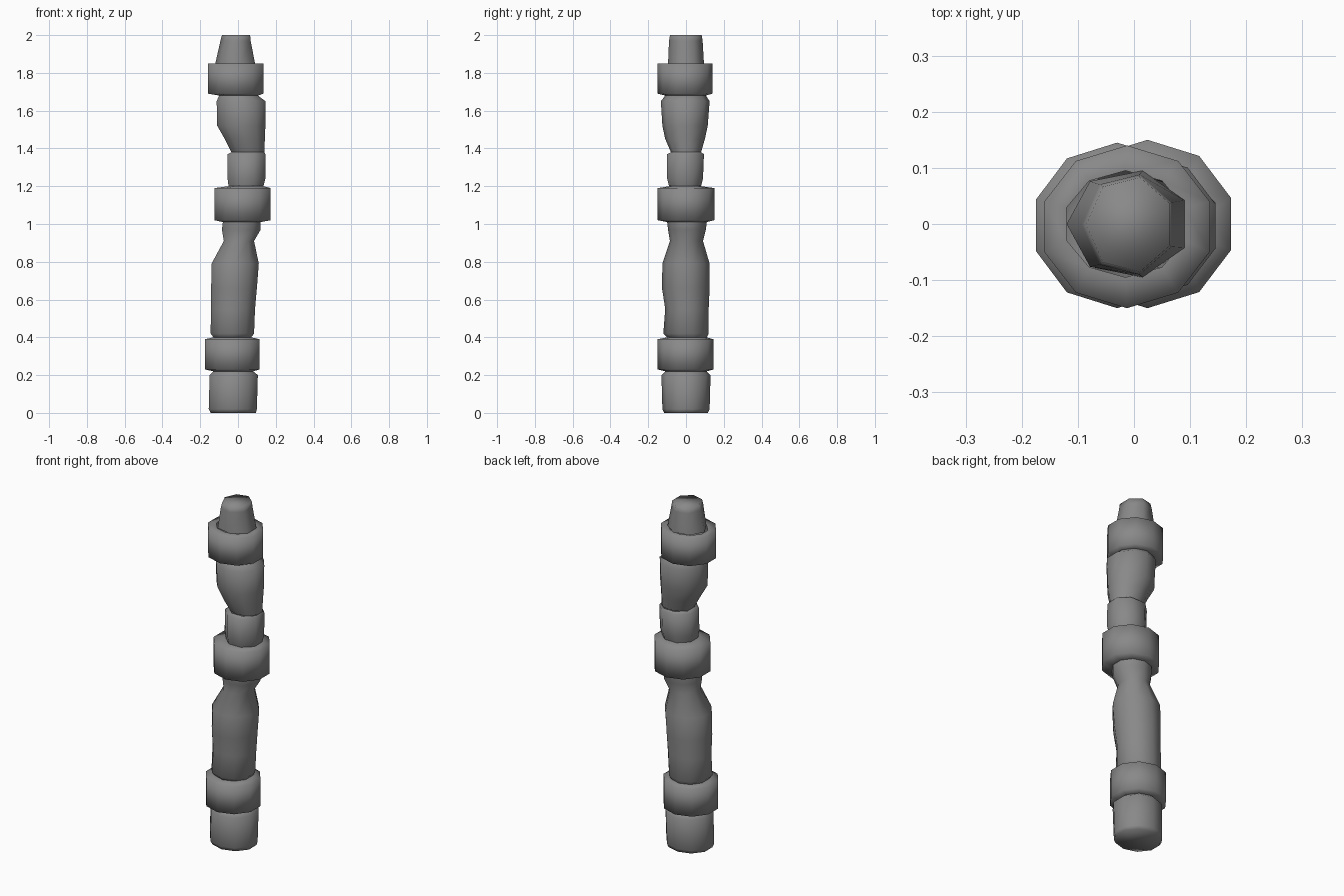
import bpy, bmesh
from math import cos, sin, pi

if "Cube" in bpy.data.objects:
    bpy.data.objects.remove(bpy.data.objects["Cube"])

# Dark grey finish shared by every part
grey = bpy.data.materials.new("dark_grey")
grey.diffuse_color = (0.25, 0.25, 0.25, 1)
grey.use_nodes = True
grey.node_tree.nodes["Principled BSDF"].inputs["Base Color"].default_value = grey.diffuse_color


def polygon(x0, x1, y0, y1, n, phase):
    # Polygon stretched to fill the given width and depth
    pts = [(cos(2 * pi * (i + phase) / n), sin(2 * pi * (i + phase) / n)) for i in range(n)]
    lo = [min(p[k] for p in pts) for k in (0, 1)]
    hi = [max(p[k] for p in pts) for k in (0, 1)]
    return [(x0 + (x1 - x0) * (p[0] - lo[0]) / (hi[0] - lo[0]),
             y0 + (y1 - y0) * (p[1] - lo[1]) / (hi[1] - lo[1])) for p in pts]


def loft(name, sections, n=10, phase=0.5, bottom=False, top=False):
    # Each section: z, left, right, front, back
    bm = bmesh.new()
    rings = []
    for z, *box in sections:
        rings.append([bm.verts.new((x, y, z)) for x, y in polygon(*box, n, phase)])
    for a, b in zip(rings, rings[1:]):
        for i in range(n):
            j = (i + 1) % n
            bm.faces.new((a[i], a[j], b[j], b[i]))
    if bottom:
        bm.faces.new(rings[0][::-1])
    if top:
        bm.faces.new(rings[-1])
    for f in bm.faces:
        f.smooth = True
    mesh = bpy.data.meshes.new(name)
    bm.to_mesh(mesh)
    bm.free()
    mesh.materials.append(grey)
    obj = bpy.data.objects.new(name, mesh)
    bpy.context.collection.objects.link(obj)
    return obj


def band(name, z0, z1, x0, x1, y0, y1, below, above):
    # Wide collar closing onto the necks below and above
    loft(name, [below, (z0, x0, x1, y0, y1), (z1, x0, x1, y0, y1), above])


# Necks shared by neighbouring parts
neck_a = (0.22, -0.13, 0.08, -0.11, 0.11)
neck_b = (0.40, -0.13, 0.07, -0.10, 0.11)
neck_c = (1.01, -0.08, 0.12, -0.10, 0.11)
neck_d = (1.20, -0.05, 0.135, -0.09, 0.08)
neck_e = (1.68, -0.10, 0.105, -0.11, 0.105)
neck_f = (1.85, -0.12, 0.09, -0.095, 0.095)

# Foot
loft("foot", [(0.0, -0.145, 0.095, -0.115, 0.115),
              (0.02, -0.155, 0.10, -0.125, 0.125),
              (0.20, -0.15, 0.105, -0.13, 0.13), neck_a], bottom=True)

# Collars
band("lower_collar", 0.23, 0.39, -0.175, 0.115, -0.15, 0.145, neck_a, neck_b)
band("middle_collar", 1.02, 1.19, -0.125, 0.173, -0.15, 0.15, neck_c, neck_d)
band("upper_collar", 1.69, 1.85, -0.16, 0.135, -0.15, 0.14, neck_e, neck_f)

# Lower shaft narrowing to a waist
loft("lower_shaft", [neck_b,
                     (0.42, -0.145, 0.085, -0.12, 0.12),
                     (0.55, -0.143, 0.09, -0.11, 0.12),
                     (0.66, -0.142, 0.10, -0.127, 0.125),
                     (0.79, -0.14, 0.11, -0.125, 0.125),
                     (0.91, -0.075, 0.085, -0.085, 0.09),
                     (0.97, -0.085, 0.12, -0.095, 0.105), neck_c])

# Short knob above the middle collar
neck_g = (1.38, -0.035, 0.14, -0.08, 0.08)
loft("knob", [neck_d,
              (1.24, -0.055, 0.145, -0.10, 0.09),
              (1.37, -0.055, 0.145, -0.10, 0.095), neck_g], n=8)

# Upper shaft, flaring to the left
loft("upper_shaft", [neck_g,
                     (1.45, -0.07, 0.142, -0.11, 0.10),
                     (1.52, -0.11, 0.145, -0.125, 0.115),
                     (1.65, -0.113, 0.145, -0.133, 0.125), neck_e])

# Tapered tip
loft("tip", [neck_f, (1.97, -0.093, 0.067, -0.09, 0.088),
             (2.0, -0.085, 0.064, -0.085, 0.083)], n=7, top=True)
